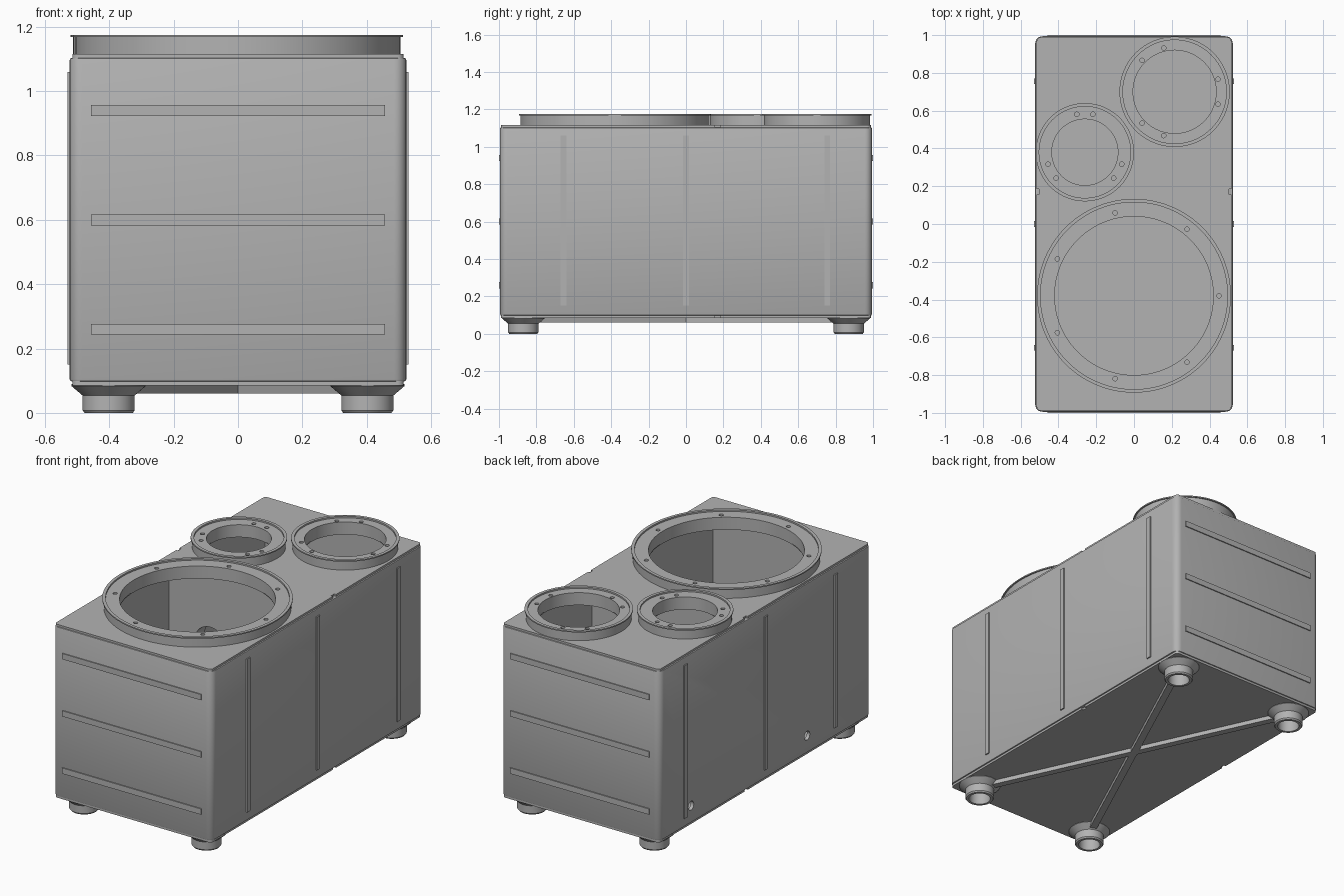
import bpy, bmesh
from math import pi, cos, sin, radians, atan2, hypot
from mathutils import Matrix, Vector

if "Cube" in bpy.data.objects:
    bpy.data.objects.remove(bpy.data.objects["Cube"])

grey = bpy.data.materials.new("plain grey")
grey.use_nodes = True
grey.diffuse_color = (0.45, 0.45, 0.45, 1)
grey.node_tree.nodes["Principled BSDF"].inputs["Base Color"].default_value = grey.diffuse_color


def finish(name, bm):
    bmesh.ops.recalc_face_normals(bm, faces=bm.faces)
    mesh = bpy.data.meshes.new(name)
    bm.to_mesh(mesh)
    bm.free()
    mesh.materials.append(grey)
    ob = bpy.data.objects.new(name, mesh)
    bpy.context.collection.objects.link(ob)
    return ob


def box(name, low, high, corner=0, soft=0, turn=0):
    """Box with optional rounded vertical corners and softened edges."""
    low, high = Vector(low), Vector(high)
    bm = bmesh.new()
    bmesh.ops.create_cube(bm, size=1)
    bmesh.ops.scale(bm, vec=high - low, verts=bm.verts)
    if corner:
        posts = [e for e in bm.edges if abs(e.verts[0].co.z - e.verts[1].co.z) > 1e-4]
        bmesh.ops.bevel(bm, geom=posts, offset=corner, segments=6, profile=0.5, affect='EDGES')
    if soft:
        rims = [e for e in bm.edges if abs(e.verts[0].co.z - e.verts[1].co.z) < 1e-4]
        bmesh.ops.bevel(bm, geom=rims, offset=soft, segments=2, profile=0.5, affect='EDGES')
    bmesh.ops.rotate(bm, matrix=Matrix.Rotation(turn, 3, 'Z'), verts=bm.verts)
    bmesh.ops.translate(bm, vec=(low + high) / 2, verts=bm.verts)
    return finish(name, bm)


def rod(name, centre, radius, length, axis='Z', sides=32):
    bm = bmesh.new()
    bmesh.ops.create_cone(bm, cap_ends=True, segments=sides, radius1=radius, radius2=radius, depth=length)
    if axis != 'Z':
        turn = Matrix.Rotation(pi / 2, 3, 'Y' if axis == 'X' else 'X')
        bmesh.ops.rotate(bm, matrix=turn, verts=bm.verts)
    bmesh.ops.translate(bm, vec=centre, verts=bm.verts)
    return finish(name, bm)


def lathe(name, profile, x, y, sides):
    """Spin a closed (radius, height) profile around a vertical axis."""
    bm = bmesh.new()
    loops = []
    for i in range(sides):
        a = 2 * pi * i / sides
        loops.append([bm.verts.new((x + r * cos(a), y + r * sin(a), z)) for r, z in profile])
    n = len(profile)
    for i in range(sides):
        p, q = loops[i], loops[(i + 1) % sides]
        for j in range(n):
            k = (j + 1) % n
            bm.faces.new((p[j], q[j], q[k], p[k]))
    return finish(name, bm)


def carve(ob, cutters):
    """Subtract the cutters, keep the result, and remove the cutters."""
    for c in cutters:
        c.hide_render = True
        m = ob.modifiers.new("cut", 'BOOLEAN')
        m.operation, m.solver, m.object = 'DIFFERENCE', 'EXACT', c
    graph = bpy.context.evaluated_depsgraph_get()
    mesh = bpy.data.meshes.new_from_object(ob.evaluated_get(graph))
    ob.modifiers.clear()
    ob.data = mesh
    for c in cutters:
        bpy.data.objects.remove(c)


def smooth(ob):
    bpy.ops.object.select_all(action='DESELECT')
    ob.select_set(True)
    bpy.context.view_layer.objects.active = ob
    bpy.ops.object.shade_smooth_by_angle(angle=radians(30))


# Port data: name, x, y, outer radius, opening radius, bolt circle, bolt angles
ports = [
    ("large_port", 0, -0.38, 0.513, 0.42, 0.45, [i * 360 / 7 for i in range(7)]),
    ("medium_port", 0.215, 0.70, 0.292, 0.22, 0.239, [a + d for a in (0, 120, 240) for d in (-16, 16)]),
    ("small_port", -0.26, 0.38, 0.26, 0.175, 0.205, [a + d for a in (90, 210, 330) for d in (-12, 12)]),
]


def openings():
    return [rod("cutter", (x, y, 1.1), inner + 0.004, 0.1, sides=96)
            for _, x, y, _, inner, _, _ in ports]


# Hollow tank with two chambers and two side drain holes
tank = box("tank_body", (-0.523, -0.994, 0.098), (0.523, 0.994, 1.103), 0.038, 0.006)
carve(tank, [box("cutter", (-0.503, -0.974, 0.115), (0.503, 0.07, 1.09)),
             box("cutter", (-0.503, 0.165, 0.115), (0.503, 0.974, 1.09)),
             rod("cutter", (-0.23, 0.12, 0.66), 0.105, 0.2, 'Y', 48),
             rod("cutter", (-0.51, 0.70, 0.20), 0.026, 0.1, 'X'),
             rod("cutter", (-0.51, -0.39, 0.20), 0.026, 0.1, 'X')] + openings())
smooth(tank)

# Lid and base plates, notched where the two chambers meet
for name, z0, z1, cut in (("lid_plate", 1.095, 1.115, True), ("base_plate", 0.085, 0.105, False)):
    plate = box(name, (-0.515, -0.988, z0), (0.515, 0.988, z1), 0.02)
    notches = [box("cutter", (s * 0.515 - 0.012, 0.155, z0 - 0.01), (s * 0.515 + 0.012, 0.185, z1 + 0.01))
               for s in (-1, 1)]
    carve(plate, notches + (openings() if cut else []))
    smooth(plate)

# Port rings with a raised lip and bolt holes
for name, x, y, outer, inner, bolt, angles in ports:
    ring = lathe(name, [(inner, 1.098), (inner, 1.166), (outer - 0.018, 1.166), (outer - 0.018, 1.175),
                        (outer, 1.175), (outer, 1.168), (outer - 0.008, 1.168), (outer - 0.008, 1.098)],
                 x, y, 96)
    carve(ring, [rod("cutter", (x + bolt * cos(radians(a)), y + bolt * sin(radians(a)), 1.16),
                     0.012, 0.06, sides=16) for a in angles])
    smooth(ring)

# Stiffening ribs: horizontal on the ends, vertical on the sides
for side, s in (("front", -1), ("back", 1)):
    for z in (0.26, 0.60, 0.94):
        box(side + "_rib", (-0.457, s * 0.99 - 0.01, z - 0.017), (0.457, s * 0.99 + 0.01, z + 0.017))
for side, s in (("right", -1), ("left", 1)):
    for y in (-0.655, 0, 0.755):
        box(side + "_rib", (s * 0.52 - 0.01, y - 0.015, 0.15), (s * 0.52 + 0.01, y + 0.015, 1.06))

# Hollow feet with a flared collar
for sx in (-1, 1):
    for sy in (-1, 1):
        foot = lathe("foot", [(0.058, 0.09), (0.115, 0.09), (0.115, 0.083), (0.081, 0.054), (0.081, 0.008),
                              (0.075, 0), (0.06, 0), (0.058, 0.008)], sx * 0.402, sy * 0.87, 48)
        smooth(foot)

# Crossed braces under the base
half = hypot(0.37, 0.80)
for name, s in (("brace_one", 1), ("brace_two", -1)):
    box(name, (-half, -0.02, 0.06), (half, 0.02, 0.09), turn=atan2(0.80, s * 0.37))
